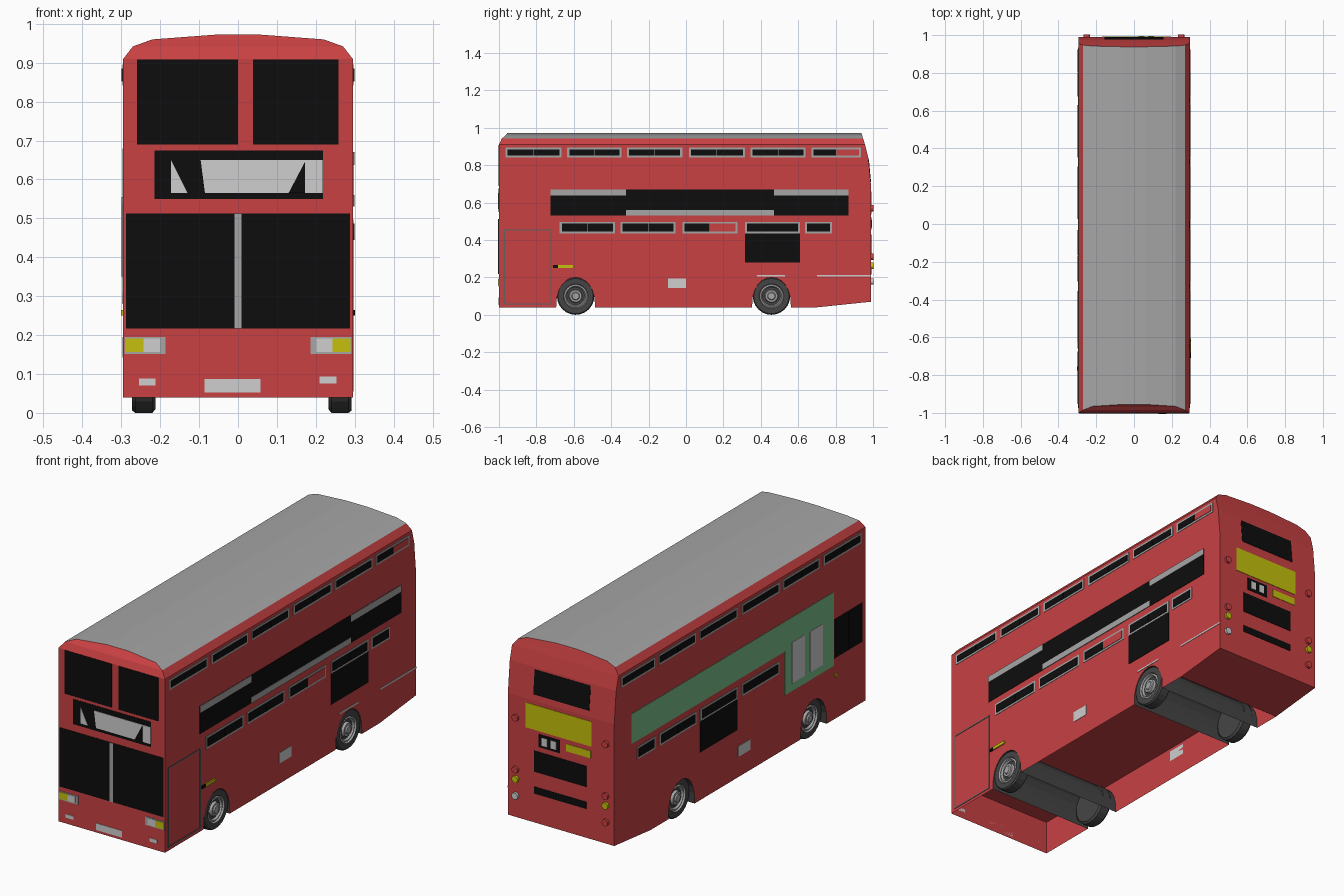
import bpy, bmesh, math
from mathutils import Vector

if "Cube" in bpy.data.objects:
    bpy.data.objects.remove(bpy.data.objects["Cube"])

def mat(name, r, g, b):
    m = bpy.data.materials.new(name)
    m.diffuse_color = (r, g, b, 1)
    m.use_nodes = True
    m.node_tree.nodes["Principled BSDF"].inputs["Base Color"].default_value = m.diffuse_color
    return m

RED = mat("body_red", 0.58, 0.052, 0.055)
GREY = mat("trim_grey", 0.38, 0.38, 0.38)
WHITE = mat("pale_grey", 0.62, 0.62, 0.62)
BLACK = mat("glass_black", 0.004, 0.004, 0.004)
YELLOW = mat("lamp_yellow", 0.56, 0.53, 0.004)
GREEN = mat("panel_green", 0.19, 0.52, 0.25)
DARK = mat("rubber_grey", 0.06, 0.06, 0.06)
TEAL = mat("door_line_grey", 0.11, 0.13, 0.13)

W = 0.295
# height, half width, front y, rear y of each body ring
RINGS = [(0.21, W, -1, 0.99), (0.68, W, -1, 0.99), (0.84, W, -1, 0.975),
         (0.91, W, -1, 0.957), (0.942, 0.27, -0.985, 0.947),
         (0.96, 0.22, -0.965, 0.942), (0.972, 0.06, -0.955, 0.938)]

def make(name, bm, mats, recalc=True):
    if recalc:
        bmesh.ops.recalc_face_normals(bm, faces=bm.faces)
    me = bpy.data.meshes.new(name)
    bm.to_mesh(me)
    bm.free()
    for m in mats:
        me.materials.append(m)
    ob = bpy.data.objects.new(name, me)
    bpy.context.collection.objects.link(ob)
    return ob

# upper body: rectangles lofted upwards, domed roof in grey
bm = bmesh.new()
loops = [[bm.verts.new((x, y, z)) for x, y in ((-w, f), (w, f), (w, r), (-w, r))]
         for z, w, f, r in RINGS]
for a, b in zip(loops, loops[1:]):
    for i in range(4):
        j = (i + 1) % 4
        bm.faces.new((a[i], a[j], b[j], b[i]))
bm.faces.new(loops[0][::-1])
bm.faces.new(loops[-1])
bm.normal_update()
for f in bm.faces:
    if f.normal.z > 0.3 and abs(f.normal.y) < 0.2 and f.calc_center_median().z > 0.945:
        f.material_index = 1
make("upper_body", bm, [RED, GREY])

# lower skirt: side profile with wheel arches, open underneath
AXLES = (-0.59, 0.457)
prof = [(-1, 0.21, 0), (-1, 0.04, 0)]          # y, z, arch flag
for c in AXLES:
    for k in range(13):
        a = math.pi * k / 12
        prof.append((c - 0.104 * math.cos(a), 0.04 + 0.16 * math.sin(a) ** 0.8 if 0 < k < 12 else 0.04,
                     1 if k < 12 else 0))
prof += [(0.70, 0.04, 0), (0.99, 0.07, 0), (0.99, 0.21, 0)]
bm = bmesh.new()
L = [bm.verts.new((-W, y, z)) for y, z, _ in prof]
R = [bm.verts.new((W, y, z)) for y, z, _ in prof]
bm.faces.new(L)
bm.faces.new(R[::-1])
for i in range(len(prof)):
    j = (i + 1) % len(prof)
    arch = prof[i][2]
    if prof[i][1] == prof[j][1] == 0.04 and not arch:
        continue
    bm.faces.new((L[i], R[i], R[j], L[j])).material_index = arch
make("lower_skirt", bm, [RED, DARK])

# wheels: lathed tyre with stepped rim
def wheel(name, x, side, y):
    pr = [(0, -0.06), (0.09, -0.06), (0.1, -0.052), (0.1, -0.008), (0.094, 0), (0.066, 0),
          (0.062, -0.008), (0.054, -0.004), (0.048, -0.014), (0.036, -0.014),
          (0.032, -0.002), (0.022, -0.002), (0.018, 0.004), (0, 0.004)]
    bm = bmesh.new()
    n = 24
    rows = []
    for r, d in pr:
        rows.append([bm.verts.new((x + side * d, y + r * math.cos(t), 0.1 + r * math.sin(t)))
                     for t in (2 * math.pi * k / n for k in range(n if r else 1))])
    for i, (a, b) in enumerate(zip(rows, rows[1:])):
        for k in range(n):
            m = (k + 1) % n
            vs = [a[k % len(a)], a[m % len(a)], b[m % len(b)], b[k % len(b)]]
            bm.faces.new(list(dict.fromkeys(vs))).material_index = int(i >= 5 and i != 8)
    make(name, bm, [DARK, GREY])

for tag, y in zip(("front", "rear"), AXLES):
    wheel(tag + "_wheel_right", 0.292, 1, y)
    wheel(tag + "_wheel_left", -0.272, -1, y)

# thin plates standing on one side of the body
def rear_y(z):
    for a, b in zip(RINGS, RINGS[1:]):
        if a[0] <= z <= b[0]:
            return a[3] + (b[3] - a[3]) * (z - a[0]) / (b[0] - a[0])
    return 0.99

SIDES = {"R": (lambda u, z: (W, u, z), (1, 0, 0)), "L": (lambda u, z: (-W, u, z), (-1, 0, 0)),
         "F": (lambda u, z: (u, -1, z), (0, -1, 0)), "B": (lambda u, z: (u, rear_y(z), z), (0, 1, 0))}

def poly(name, side, pts, m, lift=0.002):
    pos, n = SIDES[side]
    bm = bmesh.new()
    lo = [Vector(pos(u, z)) for u, z in pts]
    a = [bm.verts.new(p) for p in lo]
    b = [bm.verts.new(p + Vector(n) * lift) for p in lo]
    bm.faces.new(b)
    for i in range(len(a)):
        j = (i + 1) % len(a)
        bm.faces.new((a[i], a[j], b[j], b[i]))
    bm.faces.new(a[::-1])
    return make(name, bm, [m])

def rect(name, side, u0, u1, z0, z1, m, lift=0.002):
    return poly(name, side, [(u0, z0), (u1, z0), (u1, z1), (u0, z1)], m, lift)

def window(side, u0, u1, z0, z1, panes):
    rect("window_frame", side, u0, u1, z0, z1, GREY)
    w = (u1 - u0 - 0.02) / len(panes)
    for i, m in enumerate(panes):
        s = u0 + 0.01 + i * w
        rect("window_pane", side, s + 0.001, s + w - 0.001, z0 + 0.01, z1 - 0.01, m, 0.004)

# details shared by both sides
TOP = [(-0.965, -0.665), (-0.635, -0.345), (-0.315, -0.02), (0.015, 0.315), (0.345, 0.64)]
for s in "RL":
    for u0, u1 in TOP:
        window(s, u0, u1, 0.842, 0.895, [BLACK, BLACK])
    window(s, 0.67, 0.935, 0.842, 0.895, [BLACK, RED if s == "R" else BLACK])

# right side
for u0, u1, p in ((-0.675, -0.38, [BLACK] * 2), (-0.35, -0.055, [BLACK] * 2), (-0.02, 0.275, [BLACK, RED]),
                  (0.315, 0.61, [BLACK] * 2), (0.635, 0.78, [BLACK])):
    window("R", u0, u1, 0.435, 0.497, p)
rect("side_glass_band", "R", -0.725, 0.87, 0.53, 0.67, BLACK)
for u0, u1, z0, z1 in ((-0.725, -0.32, 0.637, 0.67), (0.47, 0.87, 0.637, 0.67), (-0.32, 0.47, 0.53, 0.56)):
    rect("band_trim", "R", u0, u1, z0, z1, GREY, 0.004)
rect("side_window", "R", 0.315, 0.61, 0.28, 0.434, BLACK)
rect("side_badge_plate", "R", -0.095, 0.0, 0.142, 0.195, WHITE)
rect("side_lamp", "R", -0.685, -0.605, 0.25, 0.265, YELLOW, 0.006)
rect("side_lamp_base", "R", -0.71, -0.685, 0.25, 0.265, BLACK, 0.006)
for u0, u1 in ((0.38, 0.53), (0.70, 0.99)):
    rect("side_strip", "R", u0, u1, 0.206, 0.214, WHITE)
for u0, u1, z0, z1 in ((-0.975, -0.969, 0.055, 0.457), (-0.725, -0.719, 0.055, 0.457),
                       (-0.969, -0.725, 0.451, 0.457), (-0.969, -0.725, 0.055, 0.061)):
    rect("door_outline", "R", u0, u1, z0, z1, TEAL)

# left side
for u0, u1, p in ((-0.315, -0.02, 2), (0.015, 0.31, 2), (0.34, 0.635, 2), (0.665, 0.81, 1)):
    window("L", u0, u1, 0.435, 0.497, [BLACK] * p)
poly("green_panel", "L", [(-0.75, 0.31), (-0.36, 0.31), (-0.36, 0.53), (0.855, 0.53),
                          (0.855, 0.68), (-0.75, 0.68)], GREEN)
for u in (-0.66, -0.515):
    rect("panel_window", "L", u, u + 0.1, 0.35, 0.555, WHITE, 0.004)
for u0, u1 in ((-0.975, -0.867), (-0.862, -0.755)):
    rect("door_leaf", "L", u0, u1, 0.345, 0.54, BLACK)
rect("side_window", "L", 0.015, 0.31, 0.28, 0.434, BLACK)
rect("side_badge_plate", "L", -0.085, 0.01, 0.142, 0.195, WHITE)
rect("side_lamp", "L", -0.775, -0.755, 0.25, 0.265, YELLOW, 0.006)

# front
rect("upper_windscreen_left", "F", -0.26, 0.0, 0.69, 0.908, BLACK)
rect("upper_windscreen_right", "F", 0.038, 0.258, 0.69, 0.908, BLACK)
rect("destination_box", "F", -0.215, 0.218, 0.55, 0.675, BLACK)
poly("display_small", "F", [(-0.172, 0.565), (-0.13, 0.565), (-0.172, 0.65)], WHITE, 0.004)
poly("display_main", "F", [(-0.085, 0.565), (0.218, 0.565), (0.218, 0.65), (-0.096, 0.65)], WHITE, 0.004)
poly("display_shade", "F", [(0.13, 0.565), (0.172, 0.565), (0.172, 0.645)], BLACK, 0.006)
rect("windscreen", "F", -0.288, 0.288, 0.217, 0.513, BLACK)
rect("windscreen_divider", "F", -0.009, 0.009, 0.217, 0.513, GREY, 0.004)
for s in (-1, 1):
    rect("headlight_frame", "F", *sorted((s * 0.186, s * 0.292)), 0.152, 0.195, GREY)
    rect("indicator", "F", *sorted((s * 0.243, s * 0.289)), 0.157, 0.191, YELLOW, 0.004)
    rect("headlight", "F", *sorted((s * 0.201, s * 0.243)), 0.157, 0.191, WHITE, 0.004)
rect("number_plate", "F", -0.086, 0.058, 0.053, 0.087, WHITE)
rect("fog_lamp_left", "F", -0.255, -0.212, 0.07, 0.088, WHITE)
rect("fog_lamp_right", "F", 0.21, 0.253, 0.075, 0.093, WHITE)

# rear
rect("rear_upper_window", "B", -0.155, 0.155, 0.71, 0.83, BLACK)
rect("rear_panel", "B", -0.17, 0.195, 0.535, 0.66, YELLOW)
rect("rear_display", "B", 0.005, 0.125, 0.455, 0.52, BLACK)
for u in (0.025, 0.075):
    rect("rear_display_digit", "B", u, u + 0.03, 0.467, 0.507, WHITE, 0.004)
rect("rear_plate", "B", -0.165, -0.03, 0.475, 0.512, YELLOW)
rect("rear_lower_window", "B", -0.14, 0.15, 0.325, 0.43, BLACK)
rect("rear_grille", "B", -0.14, 0.15, 0.215, 0.25, BLACK)

# round rear lamps
for s in (-1, 1):
    for z, m in ((0.57, RED), (0.31, RED), (0.262, YELLOW), (0.178, WHITE if s > 0 else RED)):
        ring = [(s * 0.25 + 0.017 * math.cos(k * math.pi / 6), z + 0.017 * math.sin(k * math.pi / 6))
                for k in range(12)]
        poly("rear_lamp", "B", ring, m, 0.012)
